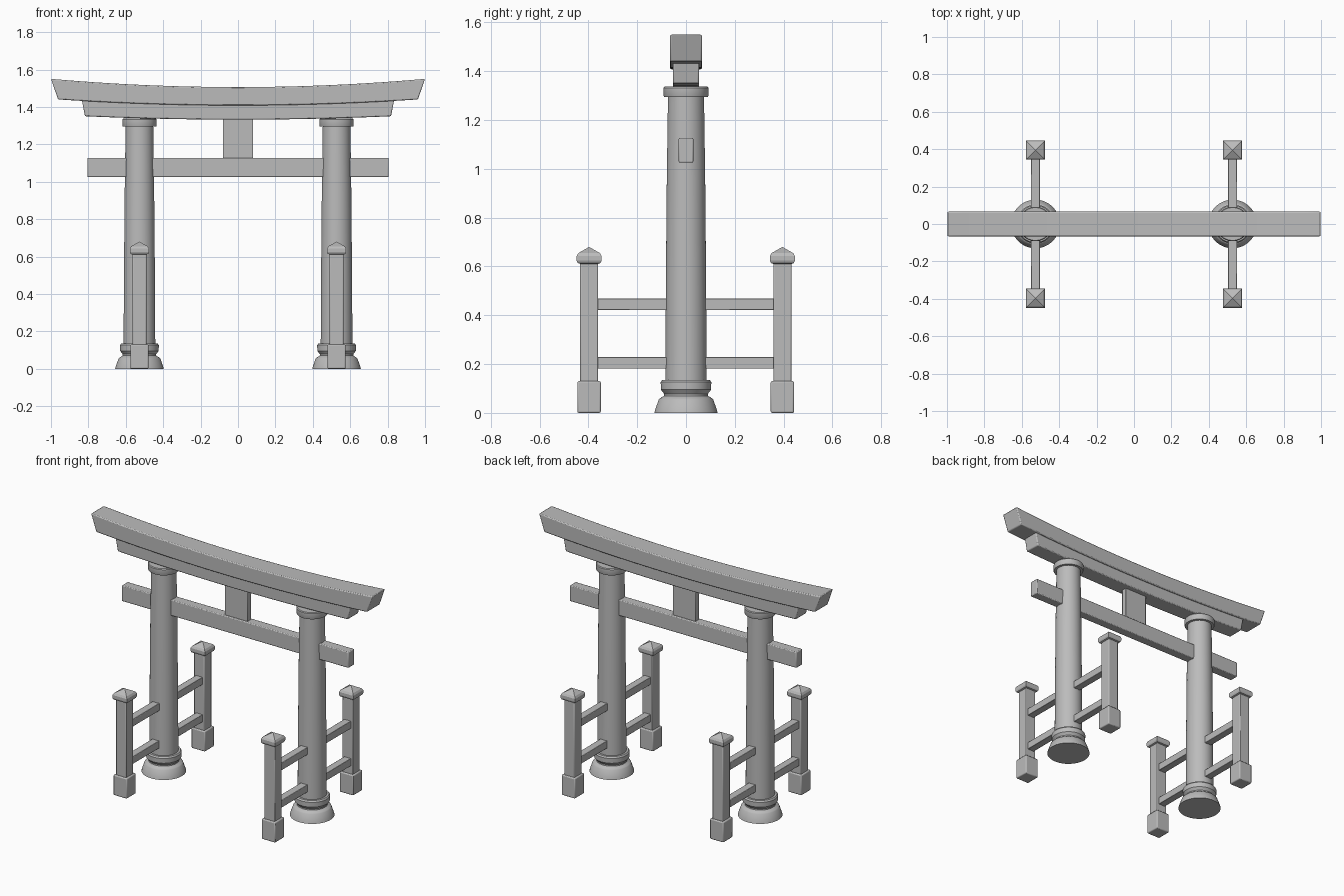
import bpy, bmesh, math

cube = bpy.data.objects.get("Cube")
if cube:
    bpy.data.objects.remove(cube, do_unlink=True)

# Single stone-grey material
GREY = (0.5, 0.5, 0.5, 1)
stone = bpy.data.materials.new("stone grey")
stone.use_nodes = True
stone.diffuse_color = GREY
stone.node_tree.nodes["Principled BSDF"].inputs["Base Color"].default_value = GREY


def finish(name, bm, bevel=0, smooth=False):
    bmesh.ops.recalc_face_normals(bm, faces=bm.faces[:])
    mesh = bpy.data.meshes.new(name)
    bm.to_mesh(mesh)
    bm.free()
    mesh.materials.append(stone)
    obj = bpy.data.objects.new(name, mesh)
    bpy.context.collection.objects.link(obj)
    if bevel:
        mod = obj.modifiers.new("soft edges", "BEVEL")
        mod.width = bevel
        mod.segments = 2
        mod.limit_method = "ANGLE"
        mod.angle_limit = math.radians(40)
    if smooth or bevel:
        bpy.ops.object.select_all(action="DESELECT")
        obj.select_set(True)
        bpy.context.view_layer.objects.active = obj
        bpy.ops.object.shade_smooth_by_angle(angle=math.radians(32))
    return obj


def box(name, center, half, bevel=0.005):
    bm = bmesh.new()
    bmesh.ops.create_cube(bm, size=2)
    for v in bm.verts:
        v.co = [c + h * p for c, h, p in zip(center, half, v.co)]
    return finish(name, bm, bevel)


def stack(name, x, y, profile, sides, smooth):
    """Rings of (radius, height) joined into a closed column."""
    bm = bmesh.new()
    turn = math.pi / sides
    rings = []
    for r, z in profile:
        rings.append([bm.verts.new((x + r * math.cos(turn * (2 * i + 1)),
                                    y + r * math.sin(turn * (2 * i + 1)), z))
                      for i in range(sides)])
    for low, high in zip(rings, rings[1:]):
        for i in range(sides):
            j = (i + 1) % sides
            bm.faces.new((low[i], low[j], high[j], high[i]))
    bm.faces.new(rings[0])
    bm.faces.new(rings[-1])
    bmesh.ops.remove_doubles(bm, verts=bm.verts[:], dist=0.0001)
    return finish(name, bm, smooth=smooth)


def curved_beam(name, depth, low, high, low_end, high_end, low_rise, high_rise, steps=24):
    """Beam sagging in the middle, with ends that lean outwards."""
    bm = bmesh.new()
    rings = []
    for i in range(steps + 1):
        t = 2 * i / steps - 1
        zl, zh = low + low_rise * t * t, high + high_rise * t * t
        rings.append([bm.verts.new(p) for p in (
            (t * low_end, -depth, zl), (t * low_end, depth, zl),
            (t * high_end, depth, zh), (t * high_end, -depth, zh))])
    for a, b in zip(rings, rings[1:]):
        for k in range(4):
            m = (k + 1) % 4
            bm.faces.new((a[k], a[m], b[m], b[k]))
    bm.faces.new(rings[0])
    bm.faces.new(rings[-1])
    return finish(name, bm, 0.006)


# Beams and centre strut
curved_beam("top_beam", 0.066, 1.408, 1.506, 0.962, 1.0, 0.032, 0.044)
curved_beam("under_beam", 0.054, 1.332, 1.42, 0.818, 0.835, 0.018, 0.018)
box("tie_beam", (0, 0, 1.076), (0.805, 0.03, 0.051))
box("centre_strut", (0, 0, 1.23), (0.081, 0.018, 0.12), 0.003)

base = [(0.13, 0), (0.127, 0.012), (0.112, 0.055), (0.107, 0.06), (0.09, 0.07),
        (0.09, 0.078), (0.103, 0.095), (0.104, 0.126), (0.098, 0.135), (0.08, 0.135)]
shaft = [(0.085, 0.13), (0.083, 0.5), (0.079, 0.95), (0.074, 1.3)]
collar = [(0.07, 1.295), (0.09, 1.295), (0.092, 1.299), (0.092, 1.332), (0.088, 1.337)]
cap = [(0.038, 0.611), (0.047, 0.614), (0.051, 0.624), (0.051, 0.643),
       (0.044, 0.655), (0, 0.68)]
square_cap = [(r * math.sqrt(2), z) for r, z in cap]

# Pillars with their side fences
for side, x in (("left", 0.527), ("right", -0.527)):
    stack(side + "_pillar_base", x, 0, base, 40, True)
    stack(side + "_pillar", x, 0, shaft, 40, True)
    stack(side + "_pillar_collar", x, 0, collar, 40, True)
    for level, z in (("lower", 0.205), ("upper", 0.445)):
        box(f"{side}_{level}_rail", (x, 0, z), (0.024, 0.37, 0.024), 0.003)
    for end, y in (("front", -0.397), ("back", 0.395)):
        tag = f"{side}_{end}_post"
        box(tag + "_foot", (x, y, 0.065), (0.048, 0.048, 0.065), 0.006)
        box(tag, (x, y, 0.37), (0.037, 0.037, 0.25), 0.005)
        stack(tag + "_cap", x, y, square_cap, 4, False)
